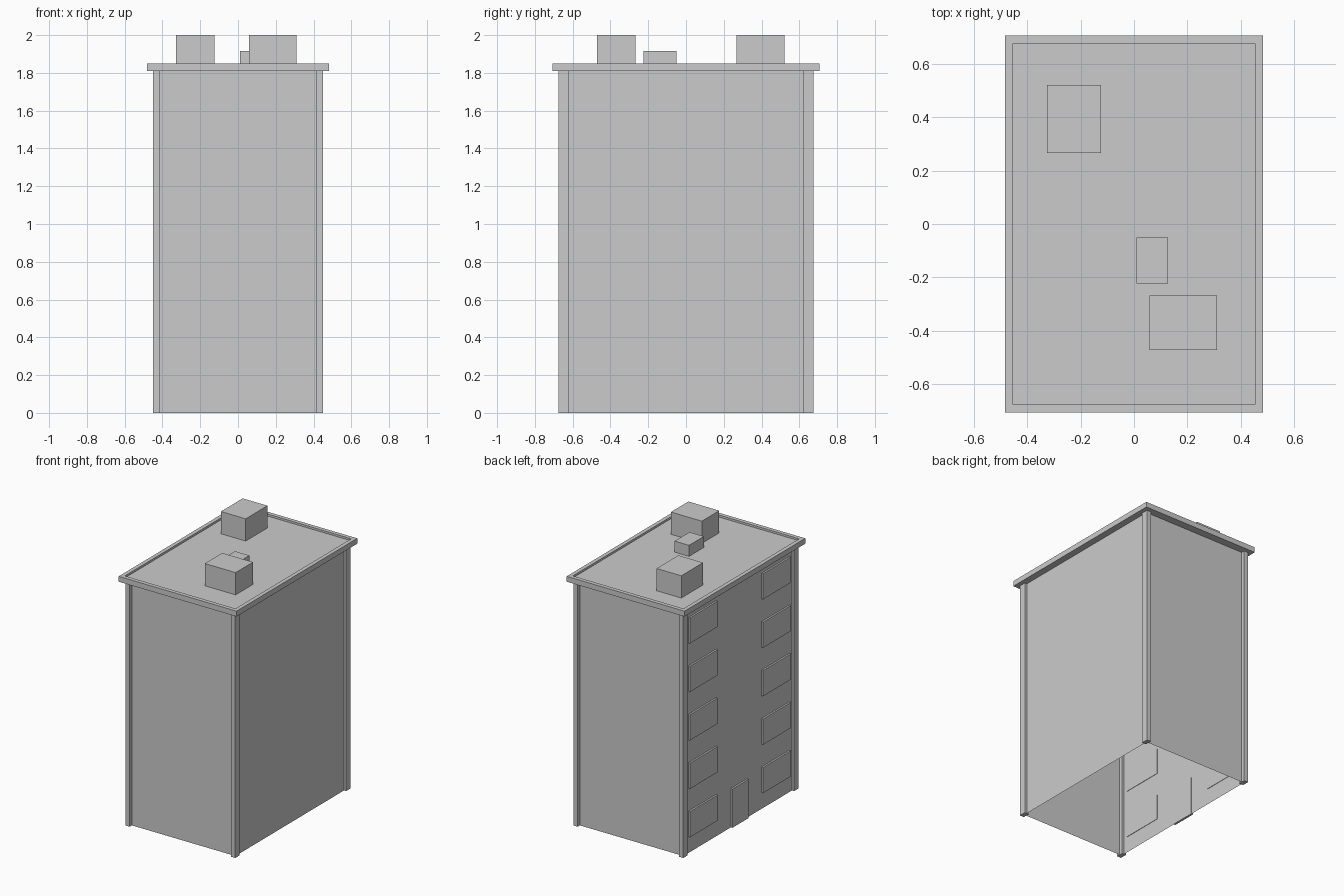
import bpy, bmesh

if "Cube" in bpy.data.objects:
    bpy.data.objects.remove(bpy.data.objects["Cube"])


def finish(name, bm):
    bmesh.ops.recalc_face_normals(bm, faces=bm.faces)
    mesh = bpy.data.meshes.new(name)
    bm.to_mesh(mesh)
    bm.free()
    obj = bpy.data.objects.new(name, mesh)
    bpy.context.collection.objects.link(obj)
    return obj


def box_bm(x0, x1, y0, y1, z0, z1):
    bm = bmesh.new()
    bmesh.ops.create_cube(bm, size=1)
    for v in bm.verts:
        v.co.x = x1 if v.co.x > 0 else x0
        v.co.y = y1 if v.co.y > 0 else y0
        v.co.z = z1 if v.co.z > 0 else z0
    return bm


def box(name, *bounds):
    return finish(name, box_bm(*bounds))


def facing(bm, axis_sign):
    """Top (+1) or bottom (-1) face of a box."""
    return max(bm.faces, key=lambda f: f.calc_center_median().z * axis_sign)


WALL_X, WALL_Y, WALL_TOP = 0.433, 0.649, 1.81
FLOOR = 1.835  # sunken roof surface

# Walls: thin shell open at the bottom and under the roof
bm = box_bm(-WALL_X, WALL_X, -WALL_Y, WALL_Y, 0, WALL_TOP)
bmesh.ops.delete(bm, geom=[facing(bm, 1), facing(bm, -1)], context='FACES_ONLY')
finish("walls", bm)

# Corner posts centred on the wall corners
for sx, side in ((-1, "left"), (1, "right")):
    for sy, end in ((-1, "front"), (1, "back")):
        cx, cy = sx * WALL_X, sy * WALL_Y
        box(f"corner_post_{end}_{side}", cx - 0.017, cx + 0.017,
            cy - 0.026, cy + 0.026, 0, WALL_TOP)

# Overhanging roof slab with a shallow sunken top inside a raised rim
bm = box_bm(-0.483, 0.483, -0.707, 0.707, WALL_TOP, 1.85)
top = facing(bm, 1)
bmesh.ops.inset_region(bm, faces=[top], thickness=0.042)
inner = bmesh.ops.extrude_discrete_faces(bm, faces=[top])["faces"][0]
for v in inner.verts:
    v.co.z = FLOOR
finish("roof_slab", bm)

# Rooftop units
box("roof_unit_back", -0.327, -0.124, 0.267, 0.522, FLOOR, 2.0)
box("roof_unit_front", 0.058, 0.311, -0.472, -0.268, FLOOR, 2.0)
box("roof_vent", 0.01, 0.128, -0.224, -0.05, FLOOR, 1.917)

# Windows and door, thin panels on the left wall
px0, px1 = -WALL_X - 0.013, -WALL_X + 0.003
for floor in range(5):
    z = 0.12 + 0.359 * floor
    box(f"window_back_{floor + 1}", px0, px1, 0.267, 0.592, z, z + 0.19)
    box(f"window_front_{floor + 1}", px0, px1, -0.592, -0.267, z, z + 0.19)
box("door", px0, px1, -0.094, 0.094, 0, 0.288)
